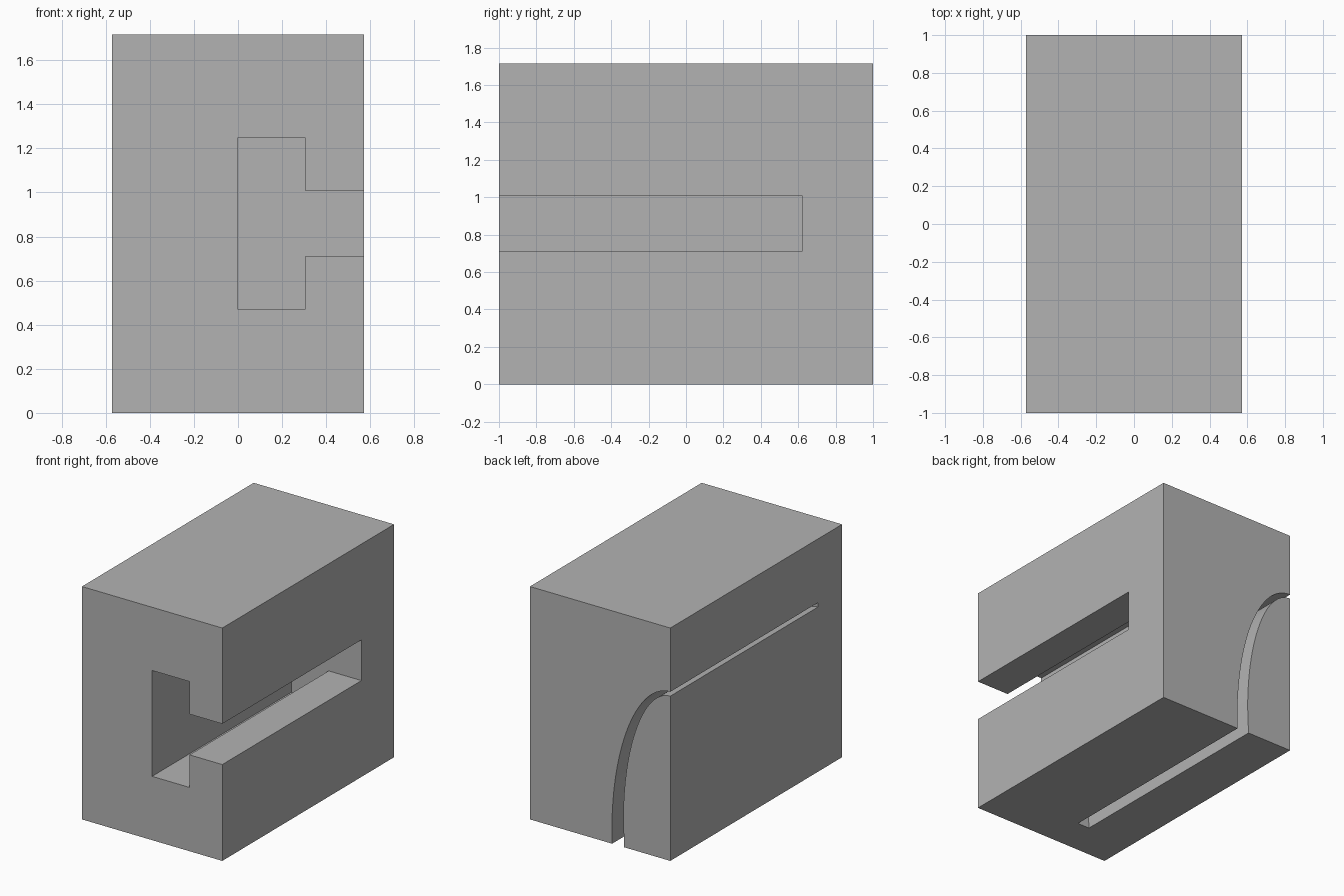
import bpy
import bmesh
import math

cube = bpy.data.objects.get("Cube")
if cube:
    bpy.data.objects.remove(cube, do_unlink=True)

HALF_W, HALF_L, HEIGHT = 0.572, 1.0, 1.716
OVER = 0.1  # how far cutters reach past the block

grey = bpy.data.materials.new("plain grey")
grey.use_nodes = True
grey.diffuse_color = (0.45, 0.45, 0.45, 1)
grey.node_tree.nodes["Principled BSDF"].inputs["Base Color"].default_value = (0.45, 0.45, 0.45, 1)


def prism(name, profile, y0, y1):
    """Extrude an (x, z) outline along y."""
    bm = bmesh.new()
    face = bm.faces.new([bm.verts.new((x, y0, z)) for x, z in profile])
    out = bmesh.ops.extrude_face_region(bm, geom=[face])
    verts = [v for v in out["geom"] if isinstance(v, bmesh.types.BMVert)]
    bmesh.ops.translate(bm, verts=verts, vec=(0, y1 - y0, 0))
    bmesh.ops.recalc_face_normals(bm, faces=bm.faces)
    mesh = bpy.data.meshes.new(name)
    bm.to_mesh(mesh)
    bm.free()
    mesh.materials.append(grey)
    obj = bpy.data.objects.new(name, mesh)
    bpy.context.collection.objects.link(obj)
    return obj


def cut(target, cutter):
    cutter.hide_render = True
    mod = target.modifiers.new("cut", 'BOOLEAN')
    mod.operation = 'DIFFERENCE'
    mod.solver = 'EXACT'
    mod.object = cutter
    bpy.context.view_layer.objects.active = target
    bpy.ops.object.modifier_apply(modifier=mod.name)
    bpy.data.objects.remove(cutter, do_unlink=True)


def arc(radius_x, top, centre_z, steps=32):
    """Quarter ellipse from the left wall down to below the base."""
    pts = [(-HALF_W - OVER, top)]
    for i in range(steps + 1):
        a = math.pi / 2 * (1 - i / steps)
        pts.append((-HALF_W + radius_x * math.cos(a),
                    centre_z + (top - centre_z) * math.sin(a)))
    # close the lower part of the ellipse down to the base
    drop = math.sqrt(1 - (centre_z / (top - centre_z)) ** 2)
    foot = -HALF_W + radius_x * drop
    return pts + [(foot, 0), (foot, -OVER)]


# Main block
block = prism("slotted_block", [(-HALF_W, 0), (HALF_W, 0), (HALF_W, HEIGHT), (-HALF_W, HEIGHT)],
              -HALF_L, HALF_L)

# T-shaped slot, open at the front and one side
side = HALF_W + OVER
slot = prism("slot_cutter", [(0, 0.47), (0.305, 0.47), (0.305, 0.71), (side, 0.71),
                             (side, 1.01), (0.305, 1.01), (0.305, 1.25), (0, 1.25)],
             -HALF_L - OVER, 0.62)
cut(block, slot)

# Curved groove, open at the back, base and other side
outer = arc(0.476, 1.246, 0.1)
inner = arc(0.383, 1.214, 0.2)
groove = prism("groove_cutter", outer + inner[::-1], -0.72, HALF_L + OVER)
cut(block, groove)

# Smooth the curved groove walls only
bpy.ops.object.select_all(action='DESELECT')
block.select_set(True)
bpy.context.view_layer.objects.active = block
bpy.ops.object.shade_smooth_by_angle(angle=math.radians(25))
